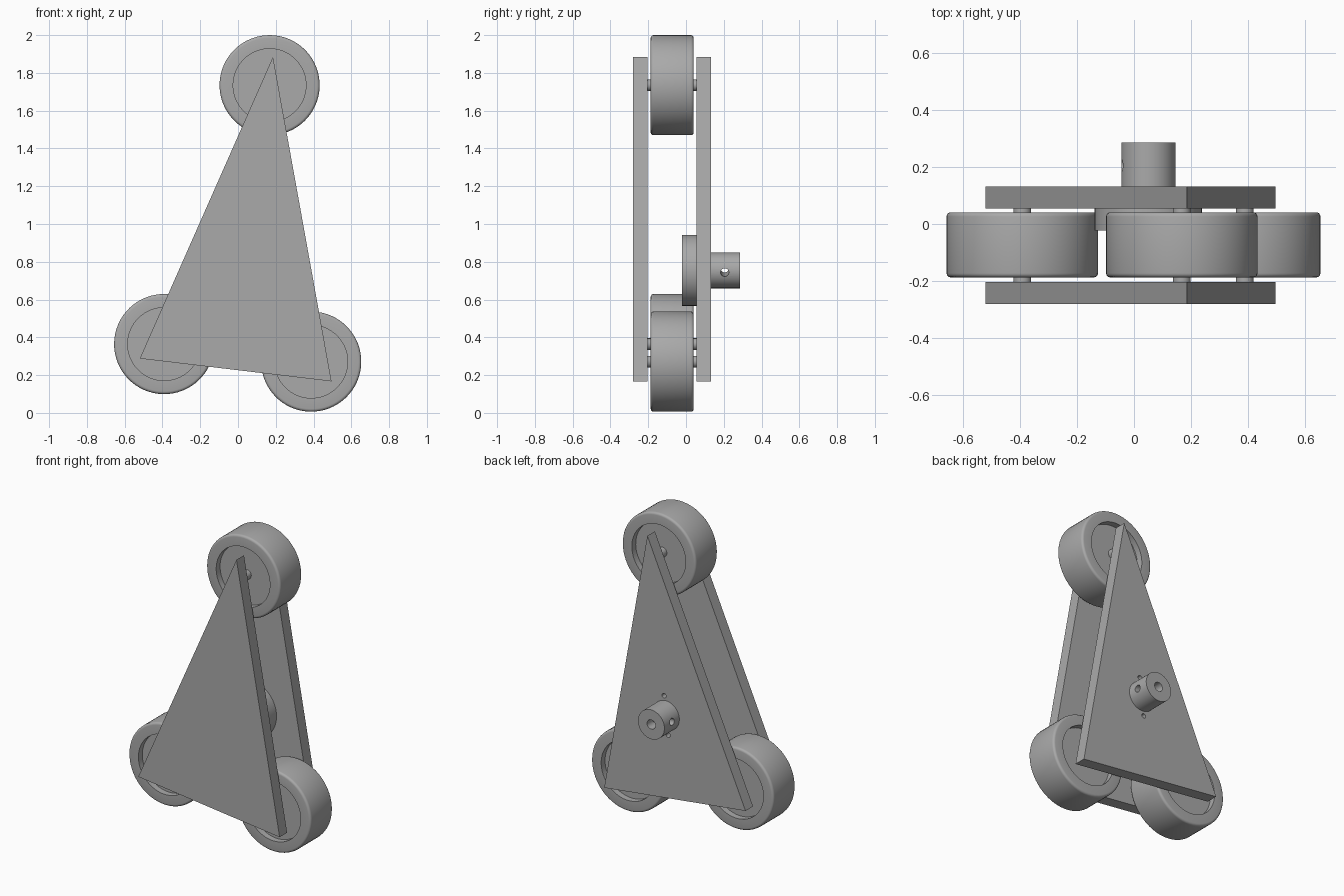
import bpy, bmesh, math
from mathutils import Matrix, Vector

if "Cube" in bpy.data.objects:
    bpy.data.objects.remove(bpy.data.objects["Cube"], do_unlink=True)

grey = bpy.data.materials.new("plain grey")
grey.use_nodes = True
COLOUR = (0.4, 0.4, 0.4, 1)
grey.diffuse_color = COLOUR
grey.node_tree.nodes["Principled BSDF"].inputs["Base Color"].default_value = COLOUR

# The assembly leans slightly sideways: local origin is the middle of the triangle base
LEAN = Matrix.Translation((-0.0125, 0, 0.2275)) @ Matrix.Rotation(math.radians(6.8), 4, 'Y')
HUB = (0, 0.531)
AXLES = {"top": (0, 1.518), "left": (0.392, 0.091), "right": (-0.392, 0.091)}
Y_FRONT, Y_BACK, PLATE = -0.28, 0.055, 0.077
WHEEL_MID, WHEEL_HALF, WHEEL_R = -0.073, 0.114, 0.265


def finish(bm, name, matrix):
    bmesh.ops.remove_doubles(bm, verts=bm.verts, dist=1e-5)
    bmesh.ops.recalc_face_normals(bm, faces=bm.faces)
    mesh = bpy.data.meshes.new(name)
    bm.to_mesh(mesh)
    bm.free()
    mesh.transform(matrix)
    mesh.materials.append(grey)
    obj = bpy.data.objects.new(name, mesh)
    bpy.context.collection.objects.link(obj)
    return obj


def lathe(name, profile, centre, steps=64, turn=None):
    """Revolve (radius, y) points about the y axis, then place at local (x, z)."""
    bm = bmesh.new()
    verts = [bm.verts.new((r, y, 0)) for r, y in profile]
    edges = [bm.edges.new(pair) for pair in zip(verts, verts[1:])]
    bmesh.ops.spin(bm, geom=verts + edges, cent=(0, 0, 0), axis=(0, 1, 0),
                   angle=math.tau, steps=steps, use_duplicate=False)
    place = Matrix.Translation((centre[0], 0, centre[1]))
    return finish(bm, name, LEAN @ place @ (turn or Matrix()))


def rod(name, radius, y0, y1, centre, steps=32, turn=None):
    return lathe(name, [(0, y0), (radius, y0), (radius, y1), (0, y1)], centre, steps, turn)


def activate(obj):
    bpy.ops.object.select_all(action='DESELECT')
    obj.select_set(True)
    bpy.context.view_layer.objects.active = obj


def cut(obj, cutter):
    mod = obj.modifiers.new("hole", 'BOOLEAN')
    mod.operation, mod.solver, mod.object = 'DIFFERENCE', 'EXACT', cutter
    activate(obj)
    bpy.ops.object.modifier_apply(modifier=mod.name)


def smooth(obj):
    activate(obj)
    bpy.ops.object.shade_smooth_by_angle(angle=math.radians(35))


def plate(name, y):
    bm = bmesh.new()
    corners = [(-0.511, 0), (0.511, 0), (0, 1.669)]
    face = bm.faces.new([bm.verts.new((x, y, z)) for x, z in corners])
    side = bmesh.ops.extrude_face_region(bm, geom=[face])
    moved = [v for v in side["geom"] if isinstance(v, bmesh.types.BMVert)]
    bmesh.ops.translate(bm, verts=moved, vec=Vector((0, PLATE, 0)))
    return finish(bm, name, LEAN)


# Triangular side plates
front_plate = plate("front_plate", Y_FRONT)
back_plate = plate("back_plate", Y_BACK)

# Wheels: rounded tread, recessed disc on both sides
ROUND, RIM, RECESS = 0.015, 0.193, 0.04
half = [(0, WHEEL_HALF - RECESS), (RIM, WHEEL_HALF - RECESS), (RIM, WHEEL_HALF)]
for i in range(5):
    a = math.pi / 2 * (1 - i / 4)
    half.append((WHEEL_R - ROUND + ROUND * math.cos(a), WHEEL_HALF - ROUND + ROUND * math.sin(a)))
outline = half + [(r, -y) for r, y in reversed(half)]
outline = [(r, y + WHEEL_MID) for r, y in outline]
for side, centre in AXLES.items():
    smooth(lathe(side + "_wheel", outline, centre))
    smooth(rod(side + "_axle", 0.031, Y_FRONT + 0.02, Y_BACK + PLATE - 0.02, centre))

# Flanged shaft hub passing through the back plate
flange_y, hub_y = -0.022, 0.285
hub = lathe("shaft_hub", [(0, flange_y), (0.188, flange_y), (0.188, Y_BACK + 0.002),
                          (0.095, Y_BACK + 0.002), (0.095, hub_y), (0, hub_y)], HUB)

# Bore, sideways set screw hole and two mounting holes
bore = rod("bore_cutter", 0.03, -0.1, 0.4, HUB)
cross = rod("set_screw_cutter", 0.022, -0.2, 0.2, HUB, 32,
            Matrix.Translation((0, 0.205, 0)) @ Matrix.Rotation(math.pi / 2, 4, 'Z'))
seat = rod("hub_seat_cutter", 0.0945, 0, 0.2, HUB, 64)
bolts = [rod("bolt_hole_cutter", 0.015, -0.1, 0.2, (HUB[0], HUB[1] + dz), 16)
         for dz in (-0.125, 0.125)]
for cutter in [bore, cross] + bolts:
    cut(hub, cutter)
for cutter in [seat] + bolts:
    cut(back_plate, cutter)
for cutter in [bore, cross, seat] + bolts:
    bpy.data.objects.remove(cutter, do_unlink=True)
smooth(hub)
smooth(back_plate)
